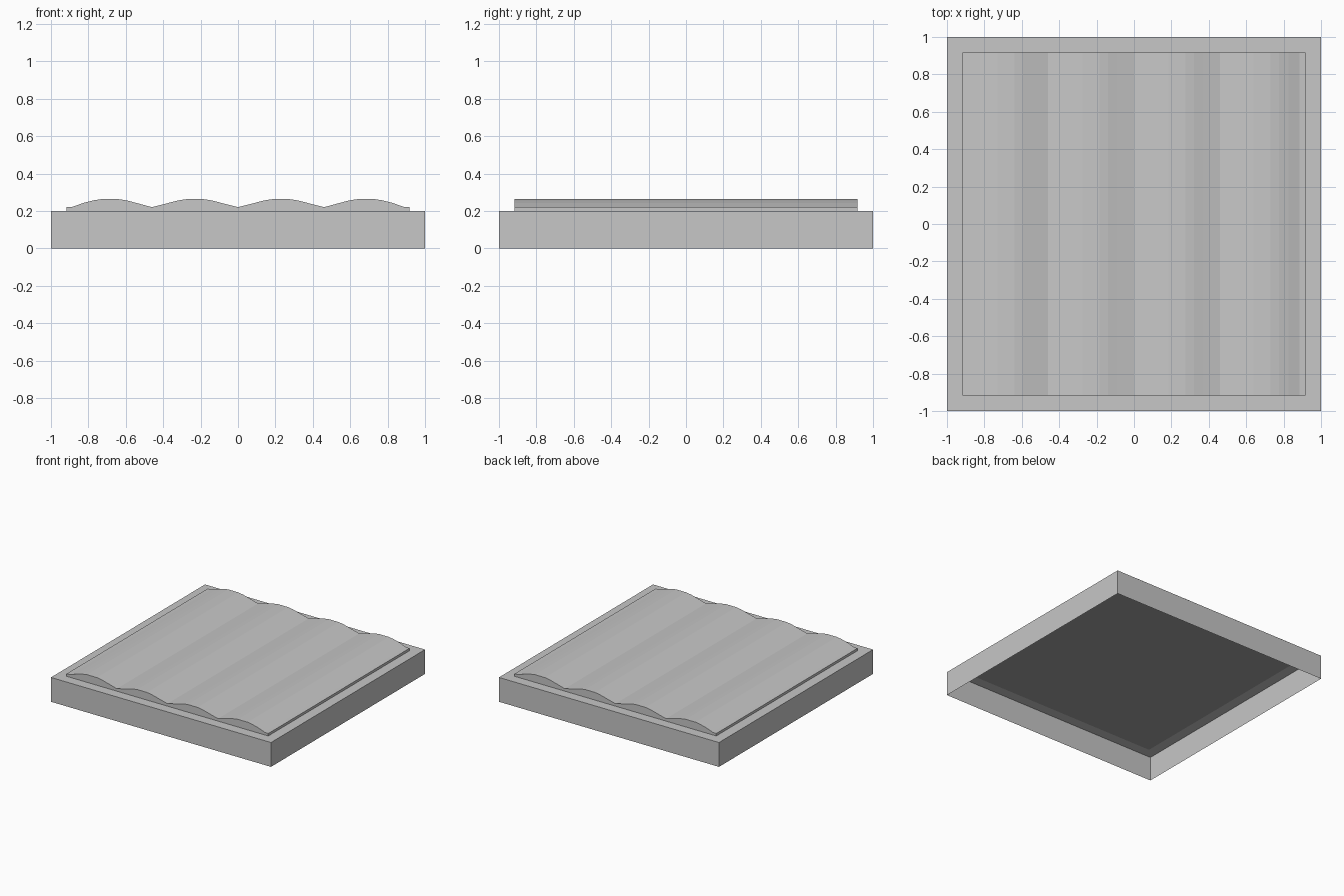
import bpy, bmesh

cube = bpy.data.objects.get("Cube")
if cube:
    bpy.data.objects.remove(cube, do_unlink=True)


def make_material(name, value):
    mat = bpy.data.materials.new(name)
    mat.use_nodes = True
    colour = (value, value, value, 1)
    mat.diffuse_color = colour
    mat.node_tree.nodes["Principled BSDF"].inputs["Base Color"].default_value = colour
    return mat


grey = make_material("mid_grey", 0.57)
dark_grey = make_material("dark_grey", 0.37)


def add_object(name, bm, materials):
    mesh = bpy.data.meshes.new(name)
    bm.to_mesh(mesh)
    bm.free()
    for mat in materials:
        mesh.materials.append(mat)
    obj = bpy.data.objects.new(name, mesh)
    bpy.context.collection.objects.link(obj)


# Base tray: a box with an open underside
HEIGHT = 0.2
bm = bmesh.new()
bmesh.ops.create_cube(bm, size=1)
for v in bm.verts:
    v.co = (v.co.x * 2, v.co.y * 2, (v.co.z + 0.5) * HEIGHT)
bm.normal_update()
underside = [f for f in bm.faces if f.normal.z < -0.9]
bmesh.ops.delete(bm, geom=underside, context='FACES_ONLY')
add_object("base_tray", bm, [grey])

# Wavy panel: four arches in profile, extruded from front to back
HALF = 0.917
VALLEY = 0.22
arch = [(-0.14, 0.243), (-0.09, 0.256), (-0.045, 0.263),
        (0.045, 0.263), (0.09, 0.256), (0.14, 0.243)]
right_half = [(0, VALLEY)]
right_half += [(0.23 + dx, z) for dx, z in arch]
right_half += [(0.46, VALLEY)]
right_half += [(0.685 + dx, z) for dx, z in arch]
right_half += [(0.885, 0.222), (HALF, VALLEY), (HALF, HEIGHT - 0.001)]
profile = [(-x, z) for x, z in reversed(right_half[1:])] + right_half

bm = bmesh.new()
front = bm.faces.new([bm.verts.new((x, -HALF, z)) for x, z in profile])
sweep = bmesh.ops.extrude_face_region(bm, geom=[front], use_keep_orig=True)
moved = [g for g in sweep["geom"] if isinstance(g, bmesh.types.BMVert)]
bmesh.ops.translate(bm, verts=moved, vec=(0, 2 * HALF, 0))
bmesh.ops.recalc_face_normals(bm, faces=bm.faces)
# The panel's underside is darker
bm.normal_update()
for f in bm.faces:
    f.material_index = 1 if f.normal.z < -0.9 else 0
add_object("wavy_panel", bm, [grey, dark_grey])
